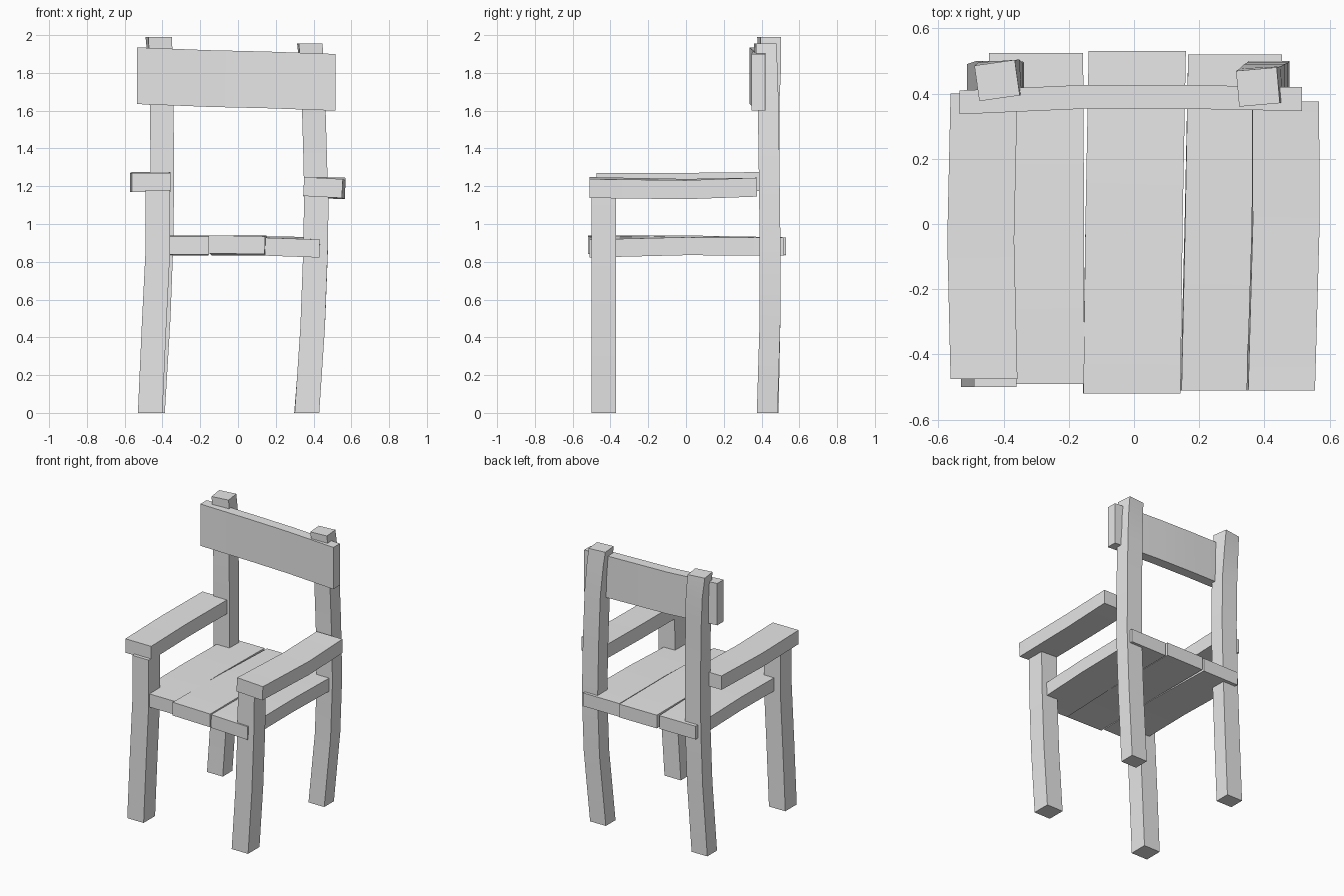
import bpy, bmesh
from math import radians, sin, cos

cube = bpy.data.objects.get("Cube")
if cube:
    bpy.data.objects.remove(cube, do_unlink=True)

grey = bpy.data.materials.new("plain_grey")
grey.use_nodes = True
tone = (0.8, 0.8, 0.8, 1)
grey.diffuse_color = tone
grey.node_tree.nodes["Principled BSDF"].inputs["Base Color"].default_value = tone


def place(axis, along, a, b):
    """Position from a distance along the axis and two cross-section offsets."""
    if axis == "x":
        return (along, a, b)
    if axis == "y":
        return (a, along, b)
    return (a, b, along)


def beam(name, axis, width, height, stations):
    """Rough timber: a rectangle swept through (along, a, b, roll) stations."""
    bm = bmesh.new()
    rings = []
    for along, a, b, *roll in stations:
        angle = radians(roll[0]) if roll else 0
        ring = []
        for sa, sb in ((-1, -1), (1, -1), (1, 1), (-1, 1)):
            da, db = sa * width / 2, sb * height / 2
            pa = a + da * cos(angle) - db * sin(angle)
            pb = b + da * sin(angle) + db * cos(angle)
            ring.append(bm.verts.new(place(axis, along, pa, pb)))
        rings.append(ring)
    for low, high in zip(rings, rings[1:]):
        for i in range(4):
            j = (i + 1) % 4
            bm.faces.new((low[i], low[j], high[j], high[i]))
    bm.faces.new(rings[0])
    bm.faces.new(rings[-1])
    bmesh.ops.recalc_face_normals(bm, faces=bm.faces)
    mesh = bpy.data.meshes.new(name)
    bm.to_mesh(mesh)
    bm.free()
    mesh.materials.append(grey)
    obj = bpy.data.objects.new(name, mesh)
    bpy.context.collection.objects.link(obj)
    bpy.ops.object.select_all(action="DESELECT")
    obj.select_set(True)
    bpy.context.view_layer.objects.active = obj
    bpy.ops.object.shade_smooth_by_angle(angle=radians(30))
    return obj


# Front legs, leaning and slightly bowed
beam("right_front_leg", "z", 0.13, 0.13,
     [(0, -0.465, -0.435), (0.45, -0.445, -0.435), (0.85, -0.425, -0.435), (1.18, -0.425, -0.435)])
beam("left_front_leg", "z", 0.13, 0.13,
     [(0, 0.365, -0.435), (0.45, 0.395, -0.435), (0.85, 0.41, -0.435), (1.15, 0.415, -0.435)])

# Back posts, twisted at the top
beam("right_back_post", "z", 0.125, 0.11,
     [(0, -0.45, 0.435), (0.5, -0.42, 0.445), (0.9, -0.405, 0.445),
      (1.3, -0.4, 0.44), (1.65, -0.405, 0.44), (1.85, -0.41, 0.445, 4), (1.99, -0.42, 0.44, 8)])
beam("left_back_post", "z", 0.125, 0.11,
     [(0, 0.36, 0.43), (0.5, 0.4, 0.445), (0.9, 0.415, 0.445),
      (1.3, 0.41, 0.44), (1.65, 0.4, 0.435), (1.85, 0.39, 0.425, 3), (1.955, 0.38, 0.42, 5)])

# Armrests
beam("right_armrest", "y", 0.205, 0.1,
     [(-0.475, -0.46, 1.22), (-0.05, -0.47, 1.22), (0.4, -0.46, 1.225)])
beam("left_armrest", "y", 0.205, 0.1,
     [(-0.51, 0.45, 1.193, -3), (0, 0.465, 1.185, -2), (0.375, 0.465, 1.195)])

# Seat planks
beam("right_seat_plank", "y", 0.288, 0.095,
     [(-0.49, -0.297, 0.886), (0, -0.297, 0.892), (0.525, -0.3, 0.882)])
beam("middle_seat_plank", "y", 0.298, 0.095,
     [(-0.52, -0.007, 0.89, -1), (0, 0, 0.892), (0.53, 0.01, 0.882)])
beam("left_seat_plank", "y", 0.288, 0.095,
     [(-0.51, 0.288, 0.875, -2), (0, 0.3, 0.885, -1), (0.52, 0.31, 0.88)])

# Bowed backrest board
beam("backrest", "x", 0.073, 0.3,
     [(-0.535, 0.373, 1.785), (-0.15, 0.39, 1.77), (0.15, 0.39, 1.763), (0.515, 0.383, 1.75)])
